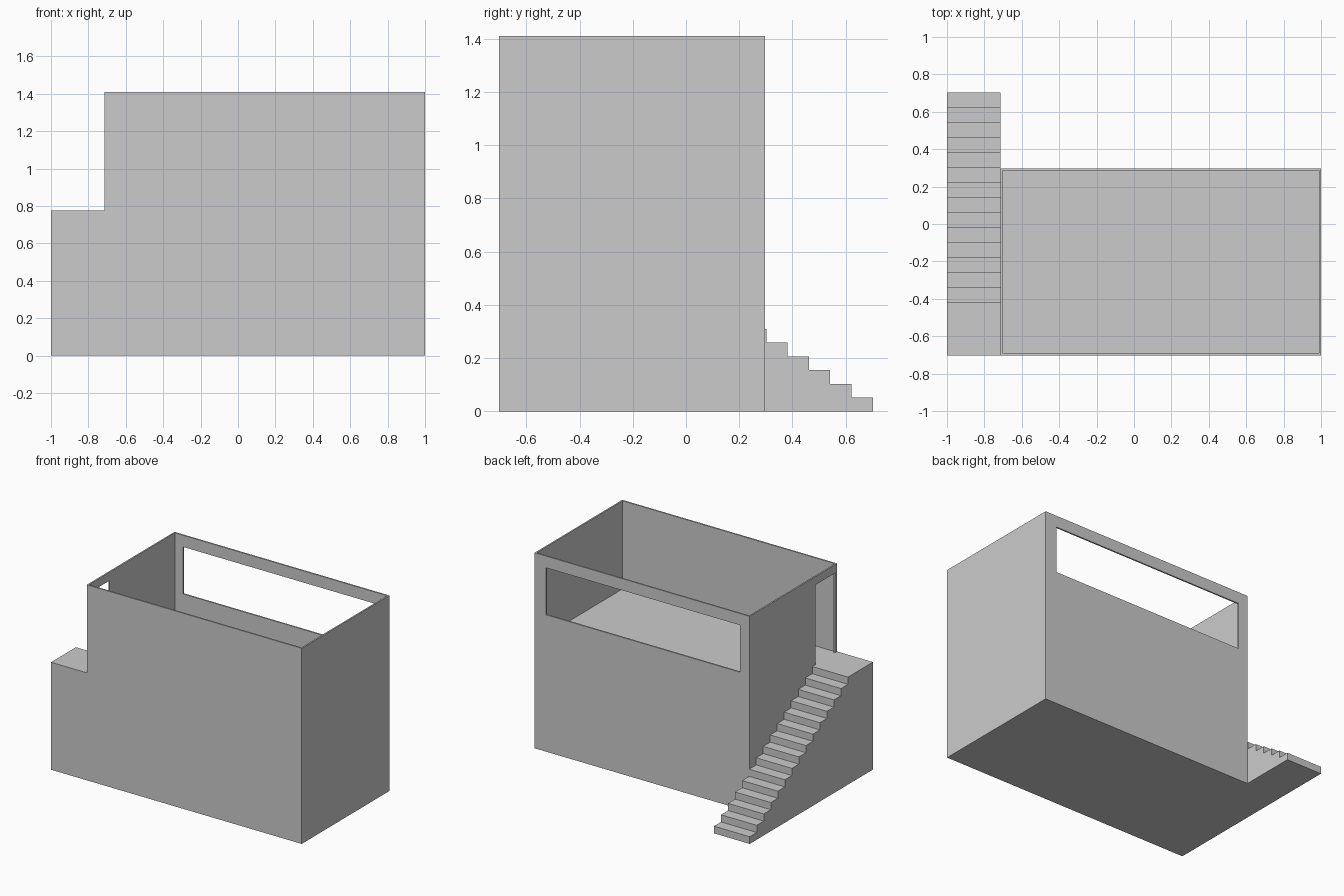
import bpy
import bmesh

if "Cube" in bpy.data.objects:
    bpy.data.objects.remove(bpy.data.objects["Cube"])

X0, X1 = -0.715, 1.0        # room extent along x
Y0, Y1 = -0.702, 0.297      # room extent along y
TOP, FLOOR = 1.41, 0.775    # wall top and upper floor level
WALL = 0.011
STEPS, DEPTH = 15, 0.08


def prism(name, profile, x0, x1):
    """Extrude a closed (y, z) profile from x0 to x1."""
    bm = bmesh.new()
    face = bm.faces.new([bm.verts.new((x0, y, z)) for y, z in profile])
    ext = bmesh.ops.extrude_face_region(bm, geom=[face])
    verts = [v for v in ext["geom"] if isinstance(v, bmesh.types.BMVert)]
    bmesh.ops.translate(bm, verts=verts, vec=(x1 - x0, 0, 0))
    bmesh.ops.recalc_face_normals(bm, faces=bm.faces)
    mesh = bpy.data.meshes.new(name)
    bm.to_mesh(mesh)
    bm.free()
    obj = bpy.data.objects.new(name, mesh)
    bpy.context.collection.objects.link(obj)
    return obj


def box(name, x0, x1, y0, y1, z0, z1):
    return prism(name, [(y0, z0), (y1, z0), (y1, z1), (y0, z1)], x0, x1)


def cut(target, cutter):
    cutter.hide_render = True
    cutter.display_type = 'WIRE'
    mod = target.modifiers.new(cutter.name, 'BOOLEAN')
    mod.operation = 'DIFFERENCE'
    mod.solver = 'EXACT'
    mod.object = cutter


# Building: solid lower storey, thin-walled open room above
building = box("building", X0, X1, Y0, Y1, 0, TOP)
cut(building, box("room_cutter", X0 + WALL, X1 - WALL, Y0 + WALL, Y1 - WALL, FLOOR, TOP + 0.2))

# Long window in the back wall
cut(building, box("window_cutter", -0.638, 0.91, Y1 - 0.05, Y1 + 0.05, 0.987, 1.326))

# Doorway from the landing
cut(building, box("door_cutter", X0 - 0.05, X0 + 0.05, -0.677, -0.457, FLOOR, 1.35))

# Outside staircase with landing, one stepped profile
profile = [(Y0, 0)]
rise = FLOOR / STEPS
for i in range(STEPS):
    y = -Y0 - i * DEPTH
    profile += [(y, i * rise), (y, (i + 1) * rise)]
profile.append((Y0, FLOOR))
prism("staircase", profile, -1.0, X0)
